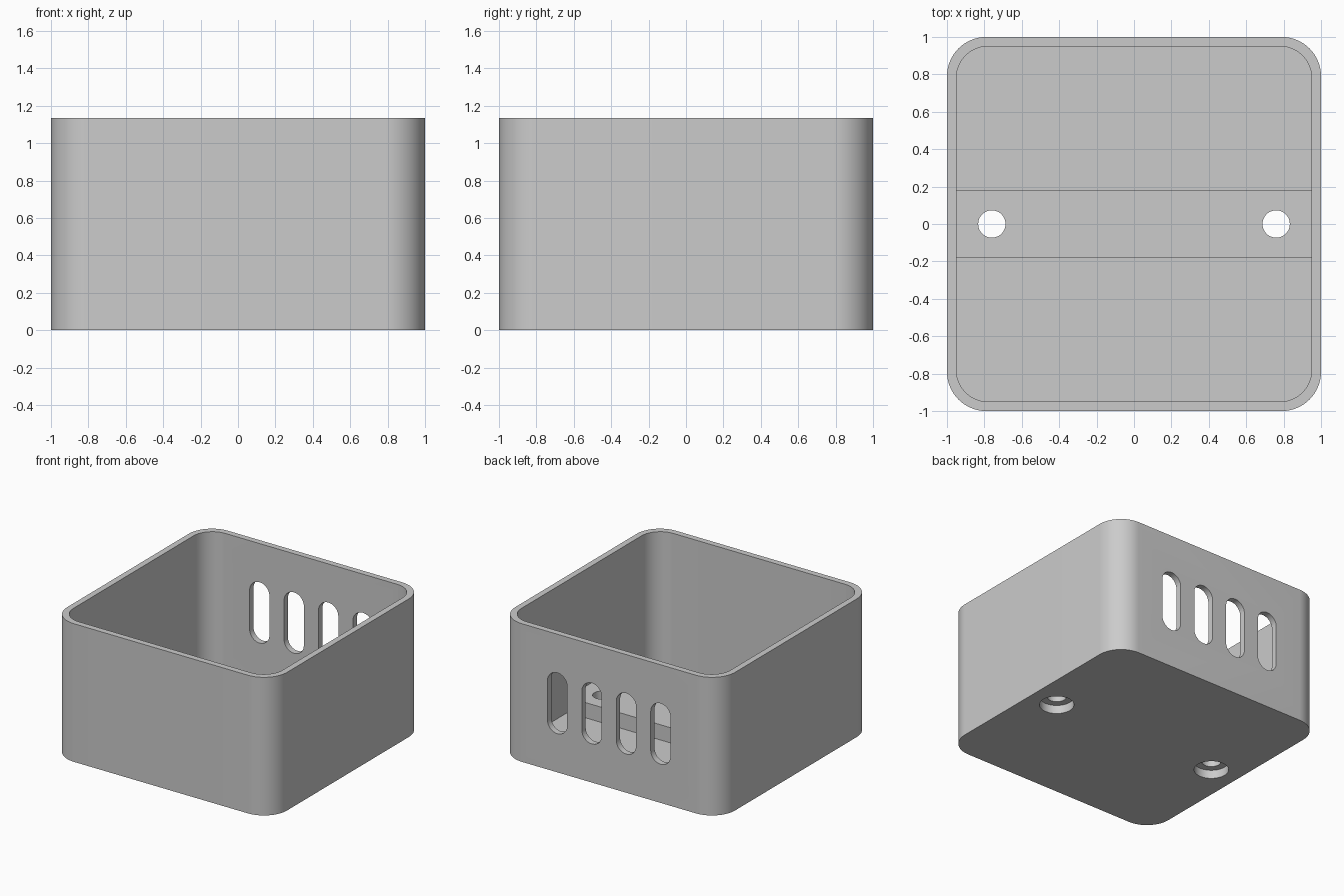
import bpy
import bmesh
from math import cos, sin, pi, radians
from mathutils import Matrix

cube = bpy.data.objects.get("Cube")
if cube:
    bpy.data.objects.remove(cube, do_unlink=True)

HEIGHT, WALL, FLOOR = 1.135, 0.05, 0.05
RIB_TOP, RIB_HALF = 0.175, 0.18

grey = bpy.data.materials.new("mid_grey")
grey.use_nodes = True
grey.diffuse_color = (0.6, 0.6, 0.6, 1)
grey.node_tree.nodes["Principled BSDF"].inputs["Base Color"].default_value = (0.6, 0.6, 0.6, 1)


def rounded_prism(name, width, depth, radius, low, high, matrix=Matrix(), steps=16):
    """Extrude a rounded rectangle along z from low to high."""
    bm = bmesh.new()
    ring = []
    for corner, (sx, sy) in enumerate([(1, 1), (-1, 1), (-1, -1), (1, -1)]):
        for i in range(steps + 1):
            a = (corner + i / steps) * pi / 2
            ring.append(bm.verts.new((sx * (width / 2 - radius) + radius * cos(a),
                                      sy * (depth / 2 - radius) + radius * sin(a), low)))
    base = bm.faces.new(ring)
    top = bmesh.ops.extrude_face_region(bm, geom=[base])
    moved = [g for g in top["geom"] if isinstance(g, bmesh.types.BMVert)]
    bmesh.ops.translate(bm, vec=(0, 0, high - low), verts=moved)
    bmesh.ops.remove_doubles(bm, verts=bm.verts, dist=1e-5)
    bmesh.ops.transform(bm, matrix=matrix, verts=bm.verts)
    bmesh.ops.recalc_face_normals(bm, faces=bm.faces)
    return finish(name, bm)


def cylinder(name, radius, low, high, x):
    bm = bmesh.new()
    bmesh.ops.create_cone(bm, cap_ends=True, segments=48, radius1=radius, radius2=radius,
                          depth=high - low, matrix=Matrix.Translation((x, 0, (low + high) / 2)))
    return finish(name, bm)


def box(name, size, centre):
    bm = bmesh.new()
    bmesh.ops.create_cube(bm, size=1, matrix=Matrix.Translation(centre) @ Matrix.Diagonal((*size, 1)))
    return finish(name, bm)


def finish(name, bm):
    mesh = bpy.data.meshes.new(name)
    bm.to_mesh(mesh)
    bm.free()
    mesh.materials.append(grey)
    obj = bpy.data.objects.new(name, mesh)
    bpy.context.collection.objects.link(obj)
    return obj


def combine(target, tool, operation):
    """Apply a boolean and discard the tool."""
    mod = target.modifiers.new(operation.title(), "BOOLEAN")
    mod.object, mod.operation, mod.solver = tool, operation, "EXACT"
    bpy.context.view_layer.objects.active = target
    bpy.ops.object.modifier_apply(modifier=mod.name)
    bpy.data.objects.remove(tool, do_unlink=True)


# Open box with rounded corners
body = rounded_prism("open_box", 2, 2, 0.21, 0, HEIGHT)
inner = 2 - 2 * WALL
combine(body, rounded_prism("cavity", inner, inner, 0.17, FLOOR, HEIGHT + 0.2), "DIFFERENCE")

# Raised rib across the floor
rib_low = FLOOR / 2
combine(body, box("floor_rib", (inner + WALL, 2 * RIB_HALF, RIB_TOP - rib_low),
                  (0, 0, (RIB_TOP + rib_low) / 2)), "UNION")

# Screw holes, counterbored from below
for side in (-1, 1):
    combine(body, cylinder("counterbore", 0.13, -0.1, 0.07, side * 0.76), "DIFFERENCE")
    combine(body, cylinder("screw_hole", 0.073, -0.1, 0.4, side * 0.76), "DIFFERENCE")

# Four vertical vent slots in the back wall
upright = Matrix.Rotation(radians(-90), 4, "X")
for i in range(4):
    place = Matrix.Translation(((i - 1.5) * 0.313, 0, HEIGHT / 2)) @ upright
    combine(body, rounded_prism("vent_slot", 0.18, 0.5, 0.09, 0.85, 1.1, place), "DIFFERENCE")

bpy.ops.object.select_all(action="DESELECT")
body.select_set(True)
bpy.context.view_layer.objects.active = body
bpy.ops.object.shade_smooth_by_angle(angle=radians(30))
